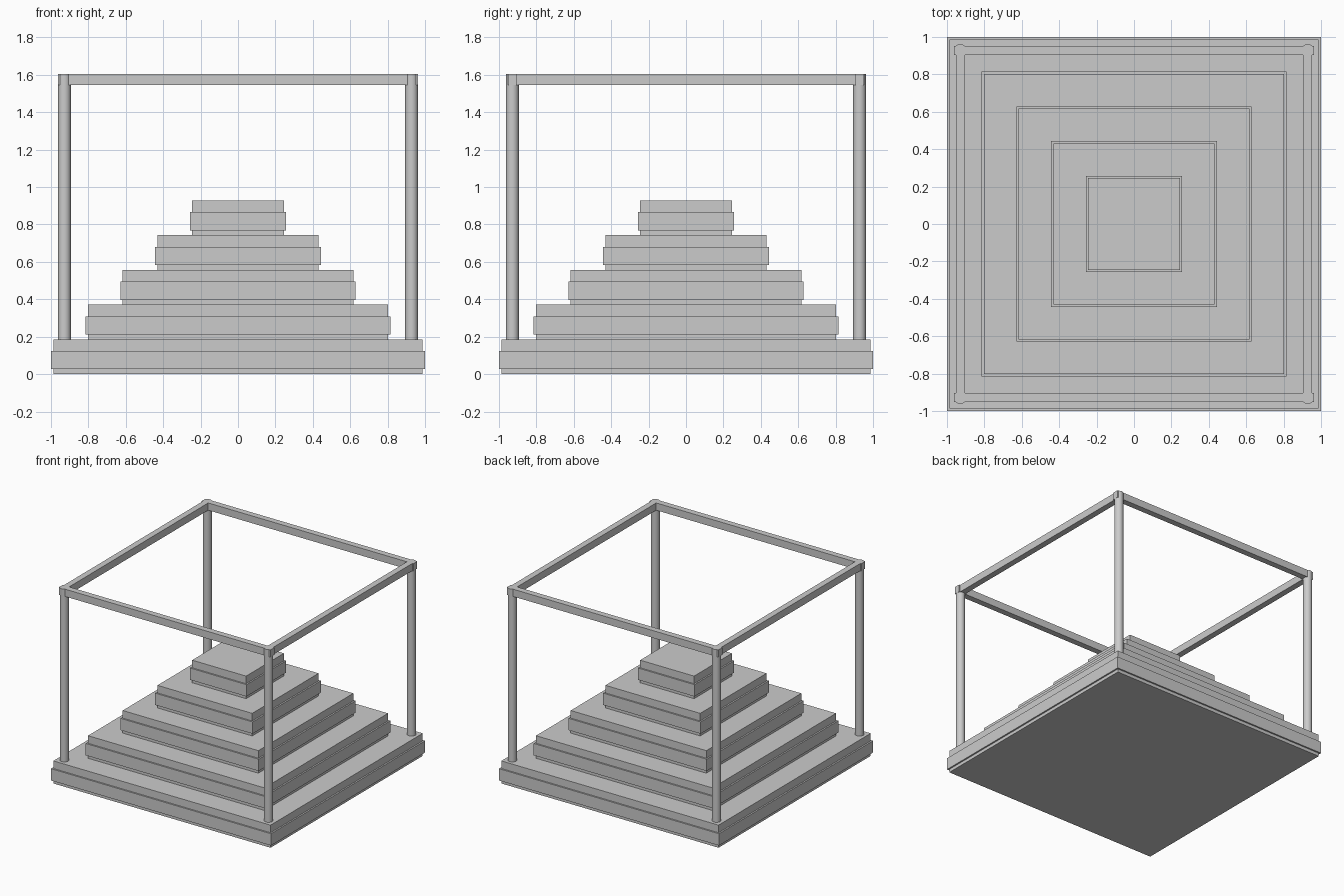
import bpy, bmesh
from math import radians

cube = bpy.data.objects.get("Cube")
if cube:
    bpy.data.objects.remove(cube, do_unlink=True)

grey = bpy.data.materials.new("stone grey")
grey.use_nodes = True
colour = (0.6, 0.6, 0.6, 1)
grey.diffuse_color = colour
grey.node_tree.nodes["Principled BSDF"].inputs["Base Color"].default_value = colour


def add_object(name, bm):
    bmesh.ops.recalc_face_normals(bm, faces=bm.faces)
    mesh = bpy.data.meshes.new(name)
    bm.to_mesh(mesh)
    bm.free()
    mesh.materials.append(grey)
    obj = bpy.data.objects.new(name, mesh)
    bpy.context.collection.objects.link(obj)
    return obj


def square_stack(name, profile):
    """Square solid whose half width follows (half width, height) points."""
    bm = bmesh.new()
    rings = [[bm.verts.new((sx * w, sy * w, z))
              for sx, sy in ((-1, -1), (1, -1), (1, 1), (-1, 1))]
             for w, z in profile]
    for low, high in zip(rings, rings[1:]):
        for i in range(4):
            j = (i + 1) % 4
            bm.faces.new((low[i], low[j], high[j], high[i]))
    bm.faces.new(rings[0][::-1])
    bm.faces.new(rings[-1])
    return add_object(name, bm)


def box(name, centre, size):
    bm = bmesh.new()
    bmesh.ops.create_cube(bm, size=1)
    bmesh.ops.scale(bm, vec=size, verts=bm.verts)
    bmesh.ops.translate(bm, vec=centre, verts=bm.verts)
    return add_object(name, bm)


# Stepped tiers, each with a projecting band
STEP = 0.1856
LIP = 0.0125
for n in range(5):
    w = 0.9875 - n * STEP
    z = n * STEP
    square_stack(f"tier_{n + 1}", [
        (w, z), (w, z + 0.026), (w + LIP, z + 0.026),
        (w + LIP, z + 0.123), (w, z + 0.123), (w, z + STEP)])

# Round corner posts
POST, TOP = 0.928, 1.605
for side, sx in (("left", 1), ("right", -1)):
    for end, sy in (("front", -1), ("back", 1)):
        bm = bmesh.new()
        bmesh.ops.create_cone(bm, cap_ends=True, segments=32, radius1=0.034,
                              radius2=0.034, depth=TOP - STEP)
        bmesh.ops.translate(bm, vec=(sx * POST, sy * POST, (TOP + STEP) / 2),
                            verts=bm.verts)
        post = add_object(f"{end}_{side}_post", bm)
        bpy.ops.object.select_all(action="DESELECT")
        post.select_set(True)
        bpy.context.view_layer.objects.active = post
        bpy.ops.object.shade_smooth_by_angle(angle=radians(30))

# Top frame: cross beams reach the post edges, side beams fit between them
BEAM, HEIGHT = 0.05, 0.06
MID = TOP - HEIGHT / 2
for end, s in (("front", -1), ("back", 1)):
    box(f"{end}_beam", (0, s * POST, MID), (1.924, BEAM, HEIGHT))
for side, s in (("left", 1), ("right", -1)):
    box(f"{side}_beam", (s * POST, 0, MID), (BEAM, 2 * POST - BEAM, HEIGHT))
